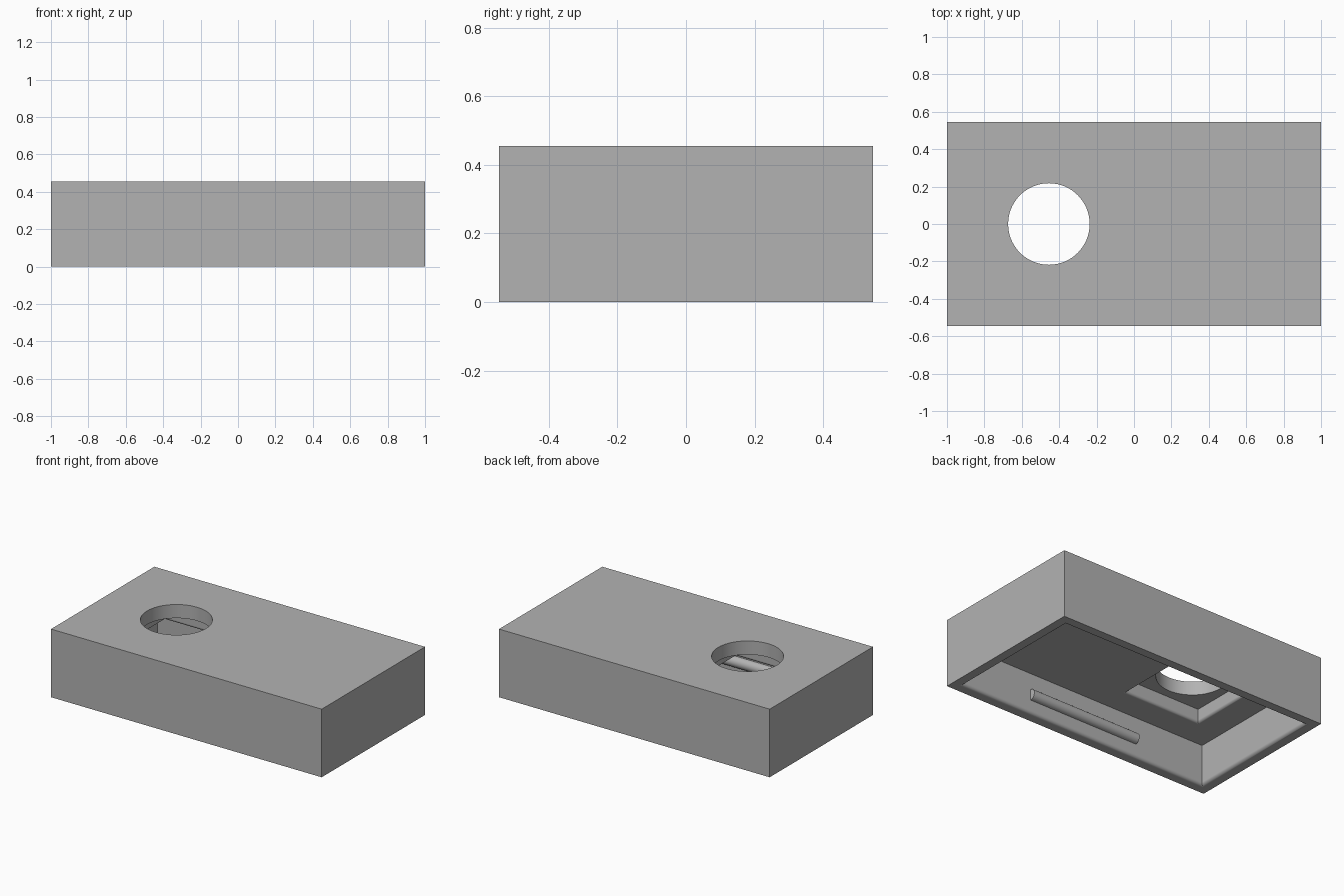
import bpy
import bmesh
from math import sin, cos, pi, radians

if "Cube" in bpy.data.objects:
    bpy.data.objects.remove(bpy.data.objects["Cube"])

LENGTH, DEPTH, HEIGHT = 2.0, 1.09, 0.455
WALL = 0.073           # side wall thickness
CEILING = 0.273        # underside of the thick top
POCKET_TOP = 0.364     # thin top around the hole
HOLE_X, HOLE_R = -0.455, 0.218
POCKET_HALF = 0.277
RIDGE_R, RIDGE_Z, RIDGE_HALF = 0.036, 0.127, 0.41

grey = bpy.data.materials.new("plain grey")
grey.use_nodes = True
colour = (0.45, 0.45, 0.45, 1)
grey.diffuse_color = colour
grey.node_tree.nodes["Principled BSDF"].inputs["Base Color"].default_value = colour


def make_object(name, bm):
    bmesh.ops.recalc_face_normals(bm, faces=bm.faces)
    mesh = bpy.data.meshes.new(name)
    bm.to_mesh(mesh)
    bm.free()
    mesh.materials.append(grey)
    obj = bpy.data.objects.new(name, mesh)
    bpy.context.collection.objects.link(obj)
    return obj


def loft(name, rings):
    """Skin a stack of closed vertex rings and cap both ends."""
    bm = bmesh.new()
    loops = [[bm.verts.new(p) for p in ring] for ring in rings]
    n = len(loops[0])
    for a, b in zip(loops, loops[1:]):
        for i in range(n):
            j = (i + 1) % n
            bm.faces.new((a[i], a[j], b[j], b[i]))
    bm.faces.new(loops[0])
    bm.faces.new(loops[-1])
    return make_object(name, bm)


def rectangle(cx, hx, hy, z):
    return [(cx + sx * hx, sy * hy, z) for sx, sy in ((-1, -1), (1, -1), (1, 1), (-1, 1))]


def flared_cutter(name, cx, hx, hy, bottom, top, radius):
    """Rectangular cutter whose mouth flares out to round the rim."""
    rings = [rectangle(cx, hx, hy, top)]
    for k in range(7):
        a = k / 6 * pi / 2
        grow = radius * (1 - cos(a))
        rings.append(rectangle(cx, hx + grow, hy + grow, bottom + radius * (1 - sin(a))))
    rings.append(rectangle(cx, hx + radius, hy + radius, bottom - 0.1))
    return loft(name, rings)


def circle(z):
    return [(HOLE_X + HOLE_R * cos(i * pi / 32), HOLE_R * sin(i * pi / 32), z) for i in range(64)]


# Shell: solid block with cavity, square pocket and round hole cut out
shell = loft("shell", [rectangle(0, LENGTH / 2, DEPTH / 2, z) for z in (0, HEIGHT)])
inner_x, inner_y = LENGTH / 2 - WALL, DEPTH / 2 - WALL
cutters = [
    flared_cutter("cavity_cutter", 0, inner_x, inner_y, 0, CEILING, 0.022),
    flared_cutter("pocket_cutter", HOLE_X, POCKET_HALF, POCKET_HALF, CEILING, POCKET_TOP, 0.018),
    loft("hole_cutter", [circle(0.2), circle(HEIGHT + 0.1)]),
]
bpy.context.view_layer.objects.active = shell
for cutter in cutters:
    cutter.hide_render = True
    mod = shell.modifiers.new(cutter.name, "BOOLEAN")
    mod.operation = "DIFFERENCE"
    mod.solver = "EXACT"
    mod.object = cutter
    bpy.ops.object.modifier_apply(modifier=mod.name)
for cutter in cutters:
    bpy.data.objects.remove(cutter)


# Half-round ridges along the inside of the long walls
def ridge_profile(x, side):
    return [(x, side * (inner_y - RIDGE_R * sin(i * pi / 16)), RIDGE_Z + RIDGE_R * cos(i * pi / 16))
            for i in range(17)]


ridges = [loft(name, [ridge_profile(x, side) for x in (-RIDGE_HALF, RIDGE_HALF)])
          for name, side in (("front_ridge", -1), ("back_ridge", 1))]

# Smooth rounded edges, keep the rest crisp
for obj in [shell] + ridges:
    bpy.ops.object.select_all(action="DESELECT")
    obj.select_set(True)
    bpy.context.view_layer.objects.active = obj
    bpy.ops.object.shade_smooth_by_angle(angle=radians(30))
    weighted = obj.modifiers.new("even_shading", "WEIGHTED_NORMAL")
    weighted.keep_sharp = True
